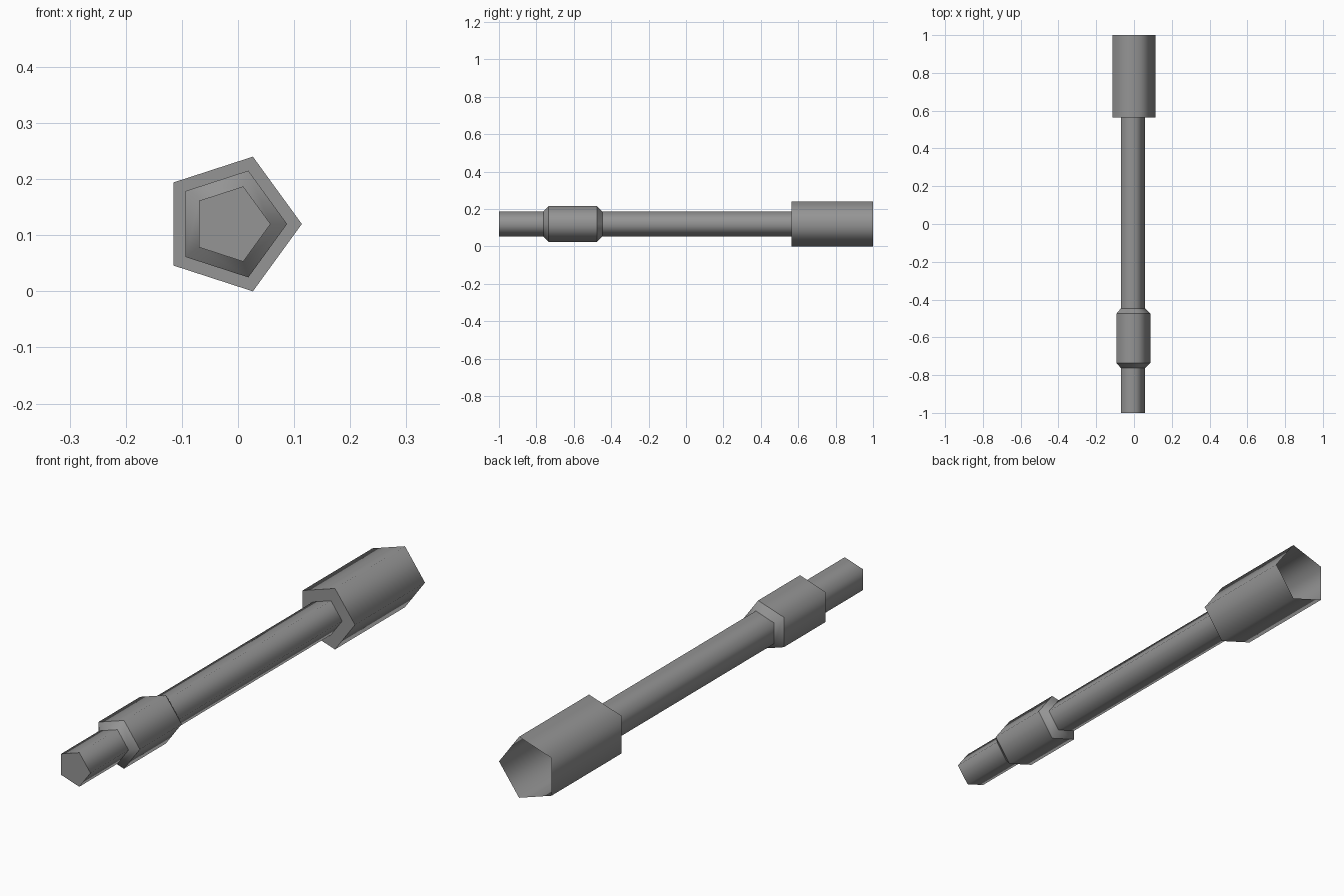
import bpy, bmesh
from math import cos, sin, tau

cube = bpy.data.objects.get("Cube")
if cube:
    bpy.data.objects.remove(cube)

SIDES = 5
CENTRE_X, CENTRE_Z = -0.0125, 0.12
ROD, COLLAR, SOCKET = 0.0705, 0.1, 0.1262

steel = bpy.data.materials.new("grey_steel")
steel.use_nodes = True
colour = (0.3, 0.3, 0.3, 1)
steel.diffuse_color = colour
steel.node_tree.nodes["Principled BSDF"].inputs["Base Color"].default_value = colour


def five_sided(name, profile, caps=False):
    """Sweep (radius, y) points around the long axis; rings stay sharp."""
    bm = bmesh.new()
    rings = [[bm.verts.new((CENTRE_X + r * cos(tau * i / SIDES), y,
                            CENTRE_Z + r * sin(tau * i / SIDES)))
              for i in range(SIDES)] for r, y in profile]
    for a, b in zip(rings, rings[1:]):
        for i in range(SIDES):
            j = (i + 1) % SIDES
            face = bm.faces.new((a[i], b[i], b[j], a[j]))
            face.smooth = True
    if caps:
        bm.faces.new(rings[0])
        bm.faces.new(rings[-1][::-1])
    for ring in rings:
        for i in range(SIDES):
            edge = bm.edges.get((ring[i], ring[(i + 1) % SIDES]))
            edge.smooth = False
    mesh = bpy.data.meshes.new(name)
    bm.to_mesh(mesh)
    bm.free()
    mesh.materials.append(steel)
    obj = bpy.data.objects.new(name, mesh)
    bpy.context.collection.objects.link(obj)
    return obj


# Long shaft, closed at both ends
five_sided("rod", [(ROD, -1), (ROD, 0.565)], caps=True)
# Bevelled collar near the front
five_sided("collar", [(ROD, -0.763), (COLLAR, -0.735),
                      (COLLAR, -0.475), (ROD, -0.447)])
# Thin-walled socket, open at the back
five_sided("socket", [(ROD, 0.565), (SOCKET, 0.565), (SOCKET, 1)])
